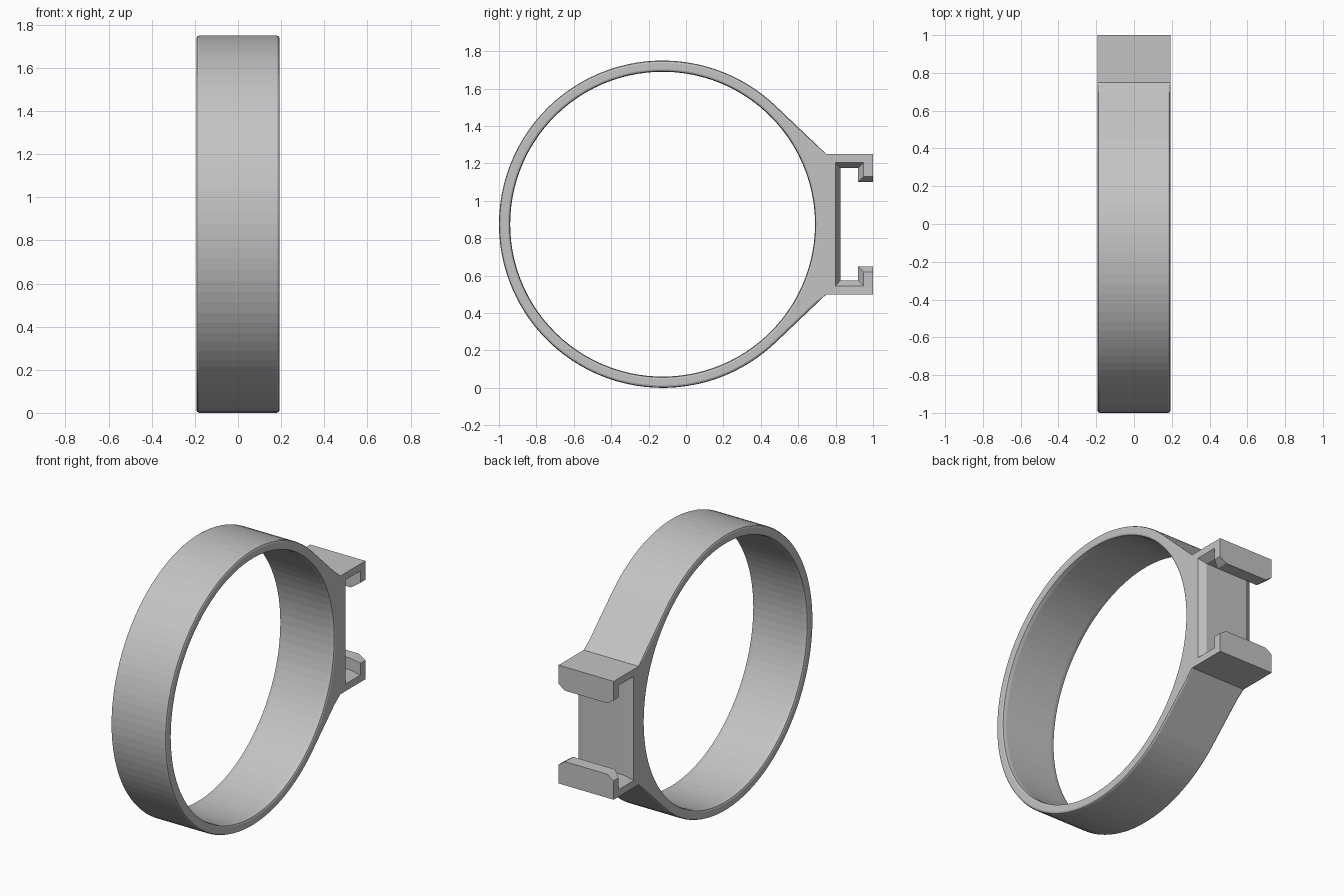
import bpy
import bmesh
from math import sin, cos, acos, atan2, pi, hypot

cube = bpy.data.objects.get("Cube")
if cube:
    bpy.data.objects.remove(cube, do_unlink=True)

HALF_W = 0.193           # half width along x
CY, CZ = -0.125, 0.875   # ring centre
R_OUT, R_IN = 0.875, 0.815
CLIP_H = 0.375           # half height of the clip
ROUND = 0.013            # softened rim
FLARE = 0.045            # depth of the flared slot edge

grey = bpy.data.materials.new("light grey plastic")
grey.use_nodes = True
grey.diffuse_color = (0.55, 0.55, 0.55, 1)
grey.node_tree.nodes["Principled BSDF"].inputs["Base Color"].default_value = (0.55, 0.55, 0.55, 1)


def finish(bm, name):
    bmesh.ops.recalc_face_normals(bm, faces=bm.faces)
    mesh = bpy.data.meshes.new(name)
    bm.to_mesh(mesh)
    bm.free()
    mesh.materials.append(grey)
    obj = bpy.data.objects.new(name, mesh)
    bpy.context.collection.objects.link(obj)
    return obj


def bridge(bm, a, b):
    n = len(a)
    for i in range(n):
        j = (i + 1) % n
        bm.faces.new((a[i], a[j], b[j], b[i]))


# Ring band: a closed sweep whose outside follows the circle, the two
# tangent tapers and the flat wall that carries the clip
corner = atan2(CLIP_H, R_OUT)
tangent = corner + acos(R_OUT / hypot(R_OUT, CLIP_H))
angles = [-tangent + 2 * tangent * i / 24 for i in range(24)]
angles += [tangent + (2 * pi - 2 * tangent) * i / 76 for i in range(76)]


def outer_radius(t):
    if abs(t) <= corner:
        return R_OUT / cos(t)
    if abs(t) < tangent:
        return R_OUT / cos(tangent - abs(t))
    return R_OUT


bm = bmesh.new()
sections = []
for t in angles:
    ro = outer_radius(t)
    cut = 0 if abs(t) < corner + 0.01 else ROUND
    half = [(HALF_W - 2 * ROUND, R_IN), (HALF_W - ROUND * 0.3, R_IN + ROUND * 0.3),
            (HALF_W, R_IN + ROUND), (HALF_W, ro - cut),
            (HALF_W - cut * 0.3, ro - cut * 0.3), (HALF_W - ROUND, ro)]
    section = half + [(-x, r) for x, r in reversed(half)]
    sections.append([bm.verts.new((x, CY + r * cos(t), CZ + r * sin(t))) for x, r in section])
for k, section in enumerate(sections):
    bridge(bm, section, sections[(k + 1) % len(sections)])
finish(bm, "ring_band")


# Clip: C-shaped channel with hooked lips, slot flared at both ends
def clip_outline(wall, lip, slot_h, lip_h):
    upper = [(0.75, CLIP_H), (1.0, CLIP_H), (1.0, lip_h), (lip, lip_h), (lip, slot_h), (wall, slot_h)]
    return upper + [(y, -z) for y, z in reversed(upper)]


wide = clip_outline(0.80, 0.95, 0.33, 0.255)
narrow = clip_outline(0.825, 0.92, 0.30, 0.225)

bm = bmesh.new()
loops = []
for x, outline in ((-HALF_W, wide), (FLARE - HALF_W, narrow), (HALF_W - FLARE, narrow), (HALF_W, wide)):
    loops.append([bm.verts.new((x, y, CZ + z)) for y, z in outline])
for a, b in zip(loops, loops[1:]):
    bridge(bm, a, b)
for end in (loops[0], loops[-1]):
    bm.faces.new(end)
finish(bm, "mounting_clip")
